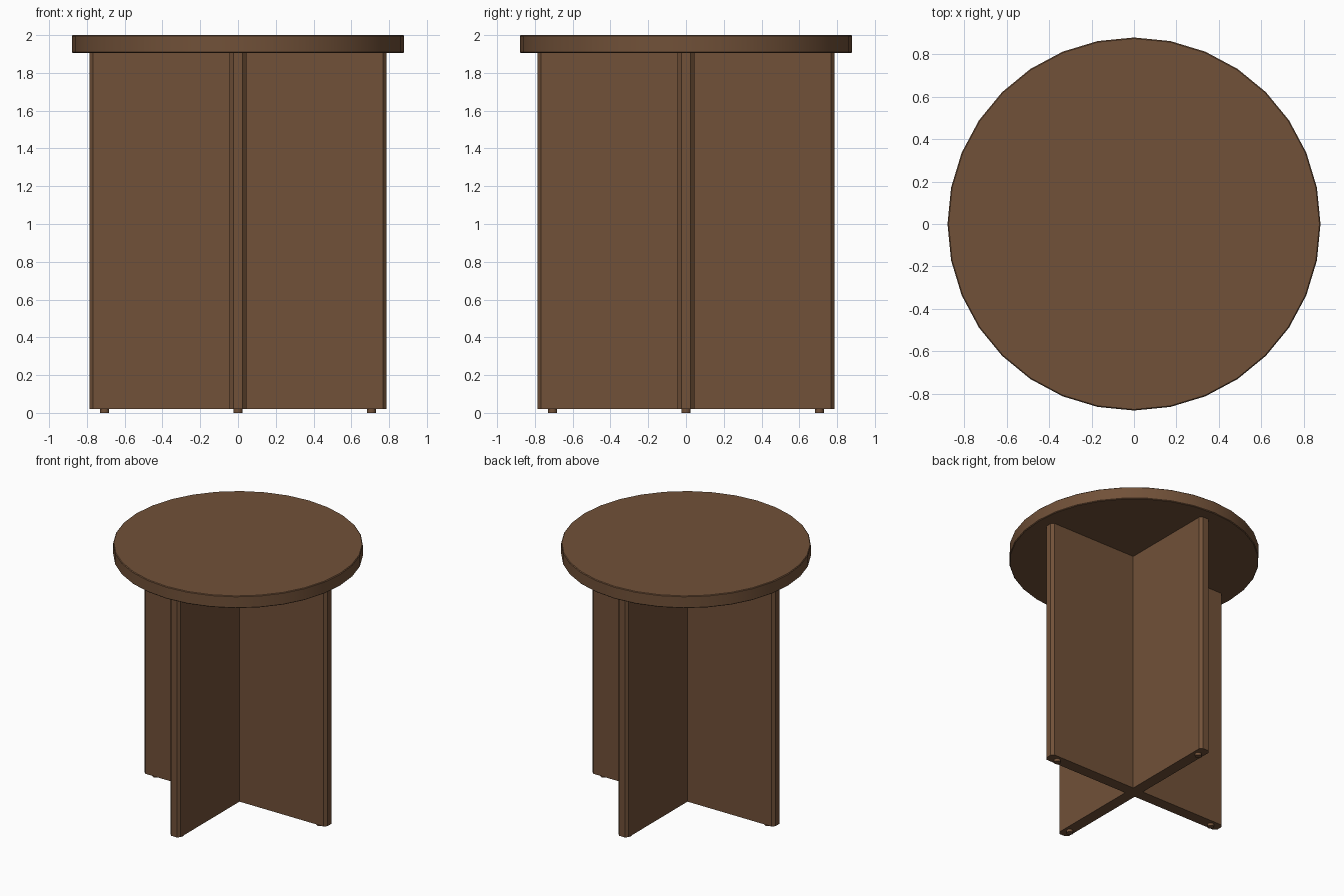
import bpy
import bmesh
from math import cos, sin, pi, radians

cube = bpy.data.objects.get("Cube")
if cube:
    bpy.data.objects.remove(cube, do_unlink=True)

wood = bpy.data.materials.new("brown_wood")
wood.use_nodes = True
BROWN = (0.165, 0.082, 0.040, 1.0)
wood.diffuse_color = BROWN
wood.node_tree.nodes["Principled BSDF"].inputs["Base Color"].default_value = BROWN


def prism(name, outline, z0, z1):
    """Extrude a flat outline from z0 to z1."""
    bm = bmesh.new()
    base = bm.faces.new([bm.verts.new((x, y, z0)) for x, y in outline])
    grown = bmesh.ops.extrude_face_region(bm, geom=[base], use_keep_orig=True)
    for v in grown["geom"]:
        if isinstance(v, bmesh.types.BMVert):
            v.co.z = z1
    bmesh.ops.recalc_face_normals(bm, faces=bm.faces)
    mesh = bpy.data.meshes.new(name)
    bm.to_mesh(mesh)
    bm.free()
    mesh.materials.append(wood)
    obj = bpy.data.objects.new(name, mesh)
    bpy.context.collection.objects.link(obj)
    return obj


def circle(radius, sides, cx=0, cy=0):
    return [(cx + radius * cos(2 * pi * i / sides), cy + radius * sin(2 * pi * i / sides))
            for i in range(sides)]


def smooth(obj):
    bpy.ops.object.select_all(action="DESELECT")
    obj.select_set(True)
    bpy.context.view_layer.objects.active = obj
    bpy.ops.object.shade_smooth_by_angle(angle=radians(30))


FOOT_H, TOP_UNDER, TOP_Z = 0.02, 1.905, 2.0
HALF, REACH, CHAMFER = 0.044, 0.787, 0.02

# Round top with a fine softened rim
top = prism("table_top", circle(0.88, 32), TOP_UNDER, TOP_Z)
rim = top.modifiers.new("softened_rim", "BEVEL")
rim.width = 0.005
rim.segments = 1
rim.limit_method = "ANGLE"
rim.angle_limit = radians(60)
smooth(top)

# Crossed upright panels with chamfered ends, as one cross-shaped outline
arm = [(HALF, -HALF), (REACH - CHAMFER, -HALF), (REACH, CHAMFER - HALF),
       (REACH, HALF - CHAMFER), (REACH - CHAMFER, HALF)]
cross = []
for turn in range(4):
    cross += arm
    arm = [(-y, x) for x, y in arm]
prism("crossed_panels", cross, FOOT_H, TOP_UNDER)

# Small round feet under the panel ends
for side, (dx, dy) in {"left": (1, 0), "right": (-1, 0), "front": (0, -1), "back": (0, 1)}.items():
    smooth(prism(side + "_foot", circle(0.024, 16, 0.706 * dx, 0.706 * dy), 0, FOOT_H))
